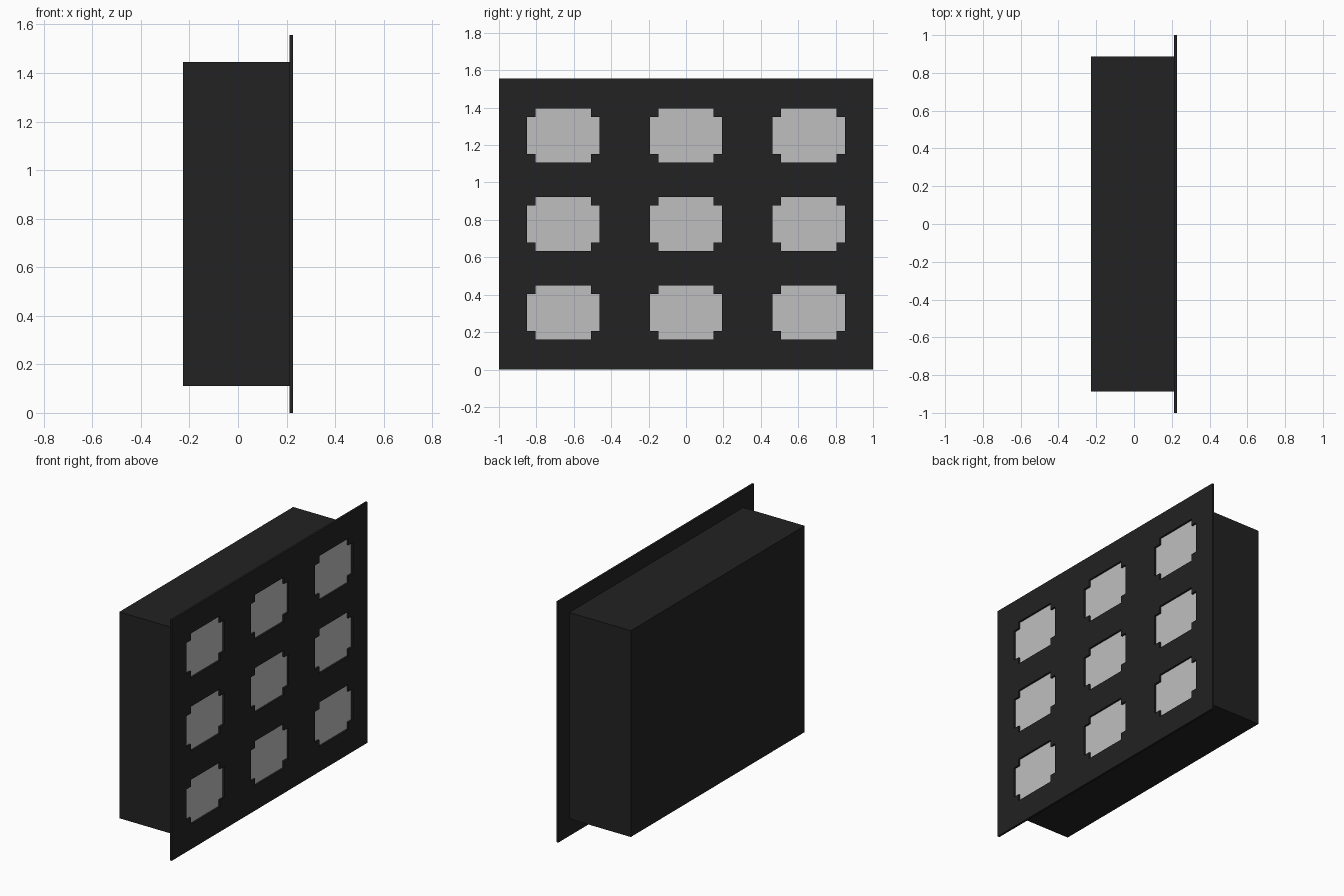
import bpy
import bmesh

cube = bpy.data.objects.get("Cube")
if cube:
    bpy.data.objects.remove(cube, do_unlink=True)

HEIGHT = 1.556
MID = HEIGHT / 2
BACK, SEAT, FRONT = -0.227, 0.213, 0.227
COLUMNS = (-0.656, 0, 0.656)
ROWS = (MID - 0.473, MID, MID + 0.473)
# Half sizes of the notched window: (narrow, wide)
HALF_Y = (0.148, 0.193)
HALF_Z = (0.1, 0.144)


def make_material(name, value):
    mat = bpy.data.materials.new(name)
    mat.use_nodes = True
    colour = (value, value, value, 1)
    mat.diffuse_color = colour
    mat.node_tree.nodes["Principled BSDF"].inputs["Base Color"].default_value = colour
    return mat


def make_object(name, bm, mat):
    bmesh.ops.recalc_face_normals(bm, faces=bm.faces)
    mesh = bpy.data.meshes.new(name)
    bm.to_mesh(mesh)
    bm.free()
    mesh.materials.append(mat)
    obj = bpy.data.objects.new(name, mesh)
    bpy.context.collection.objects.link(obj)
    return obj


def in_window(y, z):
    """True inside any window, which is a rectangle with notched corners."""
    dy = min(abs(y - c) for c in COLUMNS)
    dz = min(abs(z - r) for r in ROWS)
    return (dy < HALF_Y[1] and dz < HALF_Z[0]) or (dy < HALF_Y[0] and dz < HALF_Z[1])


def cuts(centres, halves, low, high):
    return sorted([low, high] + [c + s * h for c in centres for h in halves for s in (-1, 1)])


def panel(name, mat, x, keep, thickness):
    """Flat panel made of the grid cells chosen by keep, facing +x."""
    ys = cuts(COLUMNS, HALF_Y, -1, 1)
    zs = cuts(ROWS, HALF_Z, 0, HEIGHT)
    bm = bmesh.new()
    for y0, y1 in zip(ys, ys[1:]):
        for z0, z1 in zip(zs, zs[1:]):
            if keep((y0 + y1) / 2, (z0 + z1) / 2):
                corners = ((y0, z0), (y1, z0), (y1, z1), (y0, z1))
                bm.faces.new([bm.verts.new((x, y, z)) for y, z in corners])
    bmesh.ops.remove_doubles(bm, verts=bm.verts, dist=0.0001)
    # Give the sheet its depth
    result = bmesh.ops.extrude_face_region(bm, geom=bm.faces[:], use_keep_orig=True)
    moved = [g for g in result["geom"] if isinstance(g, bmesh.types.BMVert)]
    bmesh.ops.translate(bm, verts=moved, vec=(thickness, 0, 0))
    return make_object(name, bm, mat)


black = make_material("matte black", 0.016)
grey = make_material("light grey", 0.52)

# Deep housing behind the panel
bm = bmesh.new()
bmesh.ops.create_cube(bm, size=1)
bmesh.ops.scale(bm, verts=bm.verts, vec=(SEAT - BACK, 1.776, 1.334))
bmesh.ops.translate(bm, verts=bm.verts, vec=((SEAT + BACK) / 2, 0, MID))
make_object("housing", bm, black)

# Wide face plate with nine notched openings
panel("face_plate", black, SEAT, lambda y, z: not in_window(y, z), FRONT - SEAT)

# Pale lenses set at the bottom of the openings
panel("lenses", grey, SEAT, in_window, 0.002)
